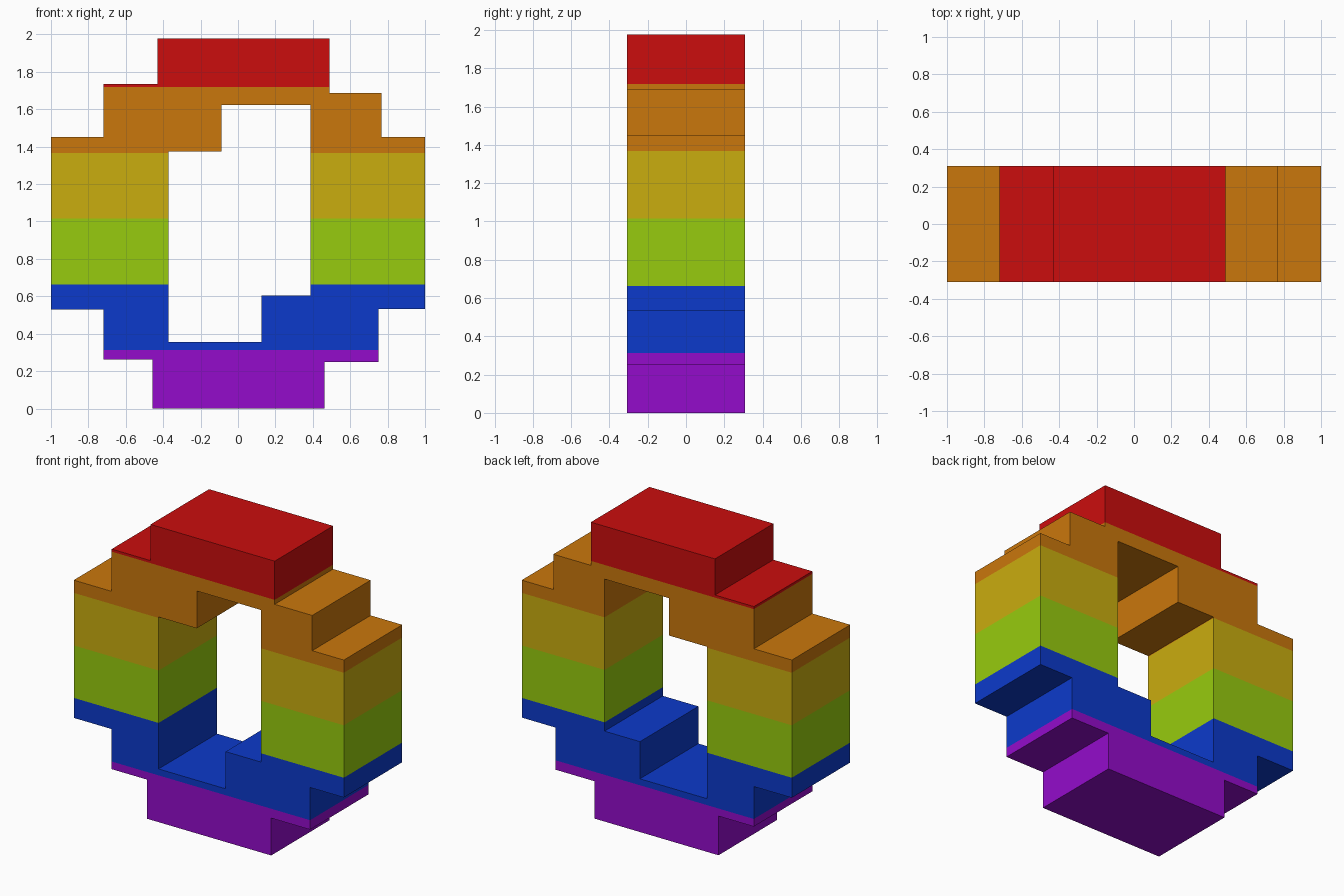
import bpy
import bmesh

if "Cube" in bpy.data.objects:
    bpy.data.objects.remove(bpy.data.objects["Cube"])

HALF_DEPTH = 0.309

# Stepped outline and stepped opening, as (x, z) points seen from the front
OUTLINE = [(-0.457, 0), (0.462, 0), (0.462, 0.25), (0.75, 0.25), (0.75, 0.532),
           (1, 0.532), (1, 1.452), (0.766, 1.452), (0.766, 1.688), (0.488, 1.688),
           (0.488, 1.977), (-0.431, 1.977), (-0.431, 1.735), (-0.719, 1.735),
           (-0.719, 1.452), (-1, 1.452), (-1, 0.53), (-0.719, 0.53),
           (-0.719, 0.262), (-0.457, 0.262)]
OPENING = [(-0.372, 0.356), (0.125, 0.356), (0.125, 0.605), (0.387, 0.605),
           (0.387, 1.623), (-0.089, 1.623), (-0.089, 1.373), (-0.372, 1.373)]

# Colour bands from bottom to top, and the heights between them
BANDS = [("purple", (148, 12, 203)), ("blue", (12, 58, 203)),
         ("lime green", (151, 203, 14)), ("yellow", (202, 173, 15)),
         ("orange", (202, 119, 12)), ("red", (203, 13, 13))]
LEVELS = [0.313, 0.664, 1.015, 1.367, 1.718]


def to_linear(value):
    c = value / 255
    return c / 12.92 if c <= 0.04045 else ((c + 0.055) / 1.055) ** 2.4


def add_loop(bm, points):
    verts = [bm.verts.new((x, -HALF_DEPTH, z)) for x, z in points]
    return [bm.edges.new((v, verts[i - 1])) for i, v in enumerate(verts)]


# Ring body: fill between the two outlines and extrude it backwards
bm = bmesh.new()
edges = add_loop(bm, OUTLINE) + add_loop(bm, OPENING)
bmesh.ops.triangle_fill(bm, edges=edges, use_beauty=True, normal=(0, -1, 0))
back = bmesh.ops.extrude_face_region(bm, geom=bm.faces[:], use_keep_orig=True)
back_verts = [g for g in back["geom"] if isinstance(g, bmesh.types.BMVert)]
bmesh.ops.translate(bm, verts=back_verts, vec=(0, 2 * HALF_DEPTH, 0))

# Cut along the band levels and colour each face by its height
for z in LEVELS:
    bmesh.ops.bisect_plane(bm, geom=bm.verts[:] + bm.edges[:] + bm.faces[:],
                           dist=1e-5, plane_co=(0, 0, z), plane_no=(0, 0, 1))
bmesh.ops.recalc_face_normals(bm, faces=bm.faces[:])
for face in bm.faces:
    height = face.calc_center_median().z
    face.material_index = sum(height > z for z in LEVELS)

# Merge the flat pieces within each band
bmesh.ops.dissolve_limit(bm, angle_limit=0.01, verts=bm.verts[:],
                         edges=bm.edges[:], delimit={'MATERIAL'})

mesh = bpy.data.meshes.new("stepped_ring")
bm.to_mesh(mesh)
bm.free()
for name, rgb in BANDS:
    mat = bpy.data.materials.new(name)
    mat.diffuse_color = (*[to_linear(c) for c in rgb], 1)
    mat.use_nodes = True
    mat.node_tree.nodes["Principled BSDF"].inputs["Base Color"].default_value = mat.diffuse_color
    mesh.materials.append(mat)
ring = bpy.data.objects.new("stepped_ring", mesh)
bpy.context.collection.objects.link(ring)
